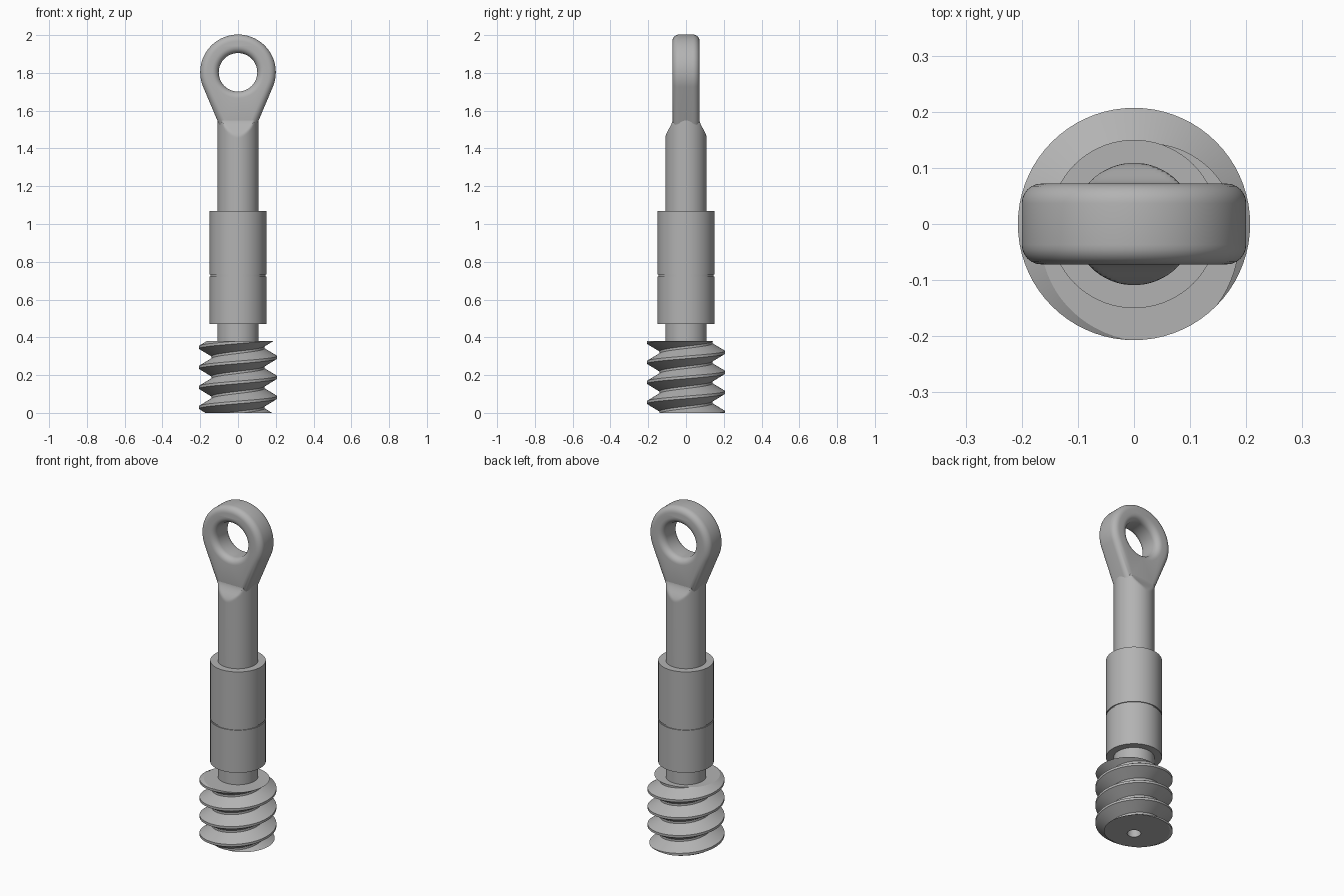
import bpy, bmesh, math
from math import sin, cos, pi, radians

cube = bpy.data.objects.get("Cube")
if cube:
    bpy.data.objects.remove(cube, do_unlink=True)

steel = bpy.data.materials.new("grey_steel")
steel.use_nodes = True
STEEL = (0.45, 0.45, 0.45, 1)
steel.diffuse_color = STEEL
steel.node_tree.nodes["Principled BSDF"].inputs["Base Color"].default_value = STEEL

SEG = 72


def finish(ob, angle=30):
    ob.data.materials.clear()
    ob.data.materials.append(steel)
    bpy.ops.object.select_all(action='DESELECT')
    ob.select_set(True)
    bpy.context.view_layer.objects.active = ob
    bpy.ops.object.shade_smooth_by_angle(angle=radians(angle))


def from_bmesh(name, bm, angle=30):
    bmesh.ops.recalc_face_normals(bm, faces=bm.faces)
    mesh = bpy.data.meshes.new(name)
    bm.to_mesh(mesh)
    bm.free()
    ob = bpy.data.objects.new(name, mesh)
    bpy.context.collection.objects.link(ob)
    finish(ob, angle)


def lathe(name, profile, limit=None):
    """Turned part; limit(z) optionally flattens it front and back."""
    bm = bmesh.new()
    rings = []
    for r, z in profile:
        lim = limit(z) if limit else r
        ring = []
        for i in range(SEG):
            a = 2 * pi * i / SEG
            y = max(-lim, min(lim, r * sin(a)))
            ring.append(bm.verts.new((r * cos(a), y, z)))
        rings.append(ring)
    for lo, hi in zip(rings, rings[1:]):
        for i in range(SEG):
            j = (i + 1) % SEG
            bm.faces.new((lo[i], lo[j], hi[j], hi[i]))
    bm.faces.new(rings[0])
    bm.faces.new(rings[-1])
    from_bmesh(name, bm)


# Shaft, with its top flattened towards the eye
SHAFT_R, EYE_HALF = 0.109, 0.072


def flat_limit(z):
    t = max(0, min(1, (z - 1.455) / 0.1))
    return SHAFT_R + (EYE_HALF - 0.001 - SHAFT_R) * t * t * (3 - 2 * t)


steps = 14
lathe("shaft", [(SHAFT_R, 0.3)] +
      [(SHAFT_R, 1.455 + 0.1 * k / steps) for k in range(steps + 1)], flat_limit)

# Sleeve with a thin groove
lathe("sleeve", [(0.15, 0.47), (0.15, 0.723), (0.145, 0.723),
                 (0.145, 0.732), (0.15, 0.732), (0.15, 1.07)])

# Eye: teardrop outline with a round hole and rounded rims
ROUND, CENTRE = 0.035, 1.803
ring_r, neck_x, neck_z = 0.2 - ROUND, 0.107 - ROUND, 1.55
drop = CENTRE - neck_z
start = math.acos(ring_r / math.hypot(neck_x, drop)) - math.atan2(drop, neck_x)
outline = [(neck_x, neck_z)]
for k in range(SEG + 1):
    a = start + (pi - 2 * start) * k / SEG
    outline.append((ring_r * cos(a), CENTRE + ring_r * sin(a)))
outline.append((-neck_x, neck_z))
hole_r = 0.102 + ROUND
hole = [(hole_r * cos(2 * pi * k / SEG), CENTRE + hole_r * sin(2 * pi * k / SEG))
        for k in range(SEG)]

curve = bpy.data.curves.new("eye", 'CURVE')
curve.dimensions = '2D'
curve.fill_mode = 'BOTH'
curve.extrude = EYE_HALF - ROUND
curve.bevel_depth = ROUND
curve.bevel_resolution = 5
for pts in (outline, hole):
    spline = curve.splines.new('POLY')
    spline.points.add(len(pts) - 1)
    for p, (x, z) in zip(spline.points, pts):
        p.co = (x, z, 0, 1)
    spline.use_cyclic_u = True
eye = bpy.data.objects.new("eye", curve)
eye.rotation_euler.x = pi / 2
bpy.context.collection.objects.link(eye)
bpy.ops.object.select_all(action='DESELECT')
eye.select_set(True)
bpy.context.view_layer.objects.active = eye
bpy.ops.object.convert(target='MESH')
eye = bpy.context.view_layer.objects.active
bm = bmesh.new()
bm.from_mesh(eye.data)
bmesh.ops.remove_doubles(bm, verts=bm.verts, dist=0.0002)
bmesh.ops.recalc_face_normals(bm, faces=bm.faces)
bm.to_mesh(eye.data)
bm.free()
finish(eye, 35)

# Worm thread: helical trapezoid trimmed flat at both ends
PITCH, TOP, ROOT, CREST = 0.106, 0.38, 0.14, 0.207
tooth = [(CREST, -0.007), (CREST, 0.007), (ROOT, 0.047), (ROOT, 0.059)]
levels = [(r, 0.40 + PITCH * (t - 6) + z) for t in range(9) for r, z in tooth]
bm = bmesh.new()
cols = [[bm.verts.new((r * cos(2 * pi * i / SEG), r * sin(2 * pi * i / SEG),
                       z + PITCH * i / SEG)) for r, z in levels]
        for i in range(SEG)]
cols.append(cols[0][len(tooth):])
for left, right in zip(cols, cols[1:]):
    for j in range(min(len(left), len(right)) - 1):
        bm.faces.new((left[j], right[j], right[j + 1], left[j + 1]))
for z, side in ((0, -1), (TOP, 1)):
    bmesh.ops.bisect_plane(bm, geom=bm.verts[:] + bm.edges[:] + bm.faces[:],
                           plane_co=(0, 0, z), plane_no=(0, 0, side),
                           clear_outer=True)


def extrude_rim(edges, radius, lift):
    out = bmesh.ops.extrude_edge_only(bm, edges=edges)["geom"]
    for v in out:
        if isinstance(v, bmesh.types.BMVert):
            a = math.atan2(v.co.y, v.co.x)
            v.co = (radius * cos(a), radius * sin(a), v.co.z + lift)
    return [e for e in out if isinstance(e, bmesh.types.BMEdge) and e.is_boundary]


# End faces, with a small centre hole underneath
for z in (0, TOP):
    rim = [e for e in bm.edges if e.is_boundary
           and all(abs(v.co.z - z) < 1e-4 for v in e.verts)]
    if z:
        extrude_rim(rim, 0.09, 0)
    else:
        rim = extrude_rim(extrude_rim(rim, 0.037, 0), 0.037, 0.06)
        bmesh.ops.holes_fill(bm, edges=rim)
from_bmesh("worm_thread", bm, 25)
